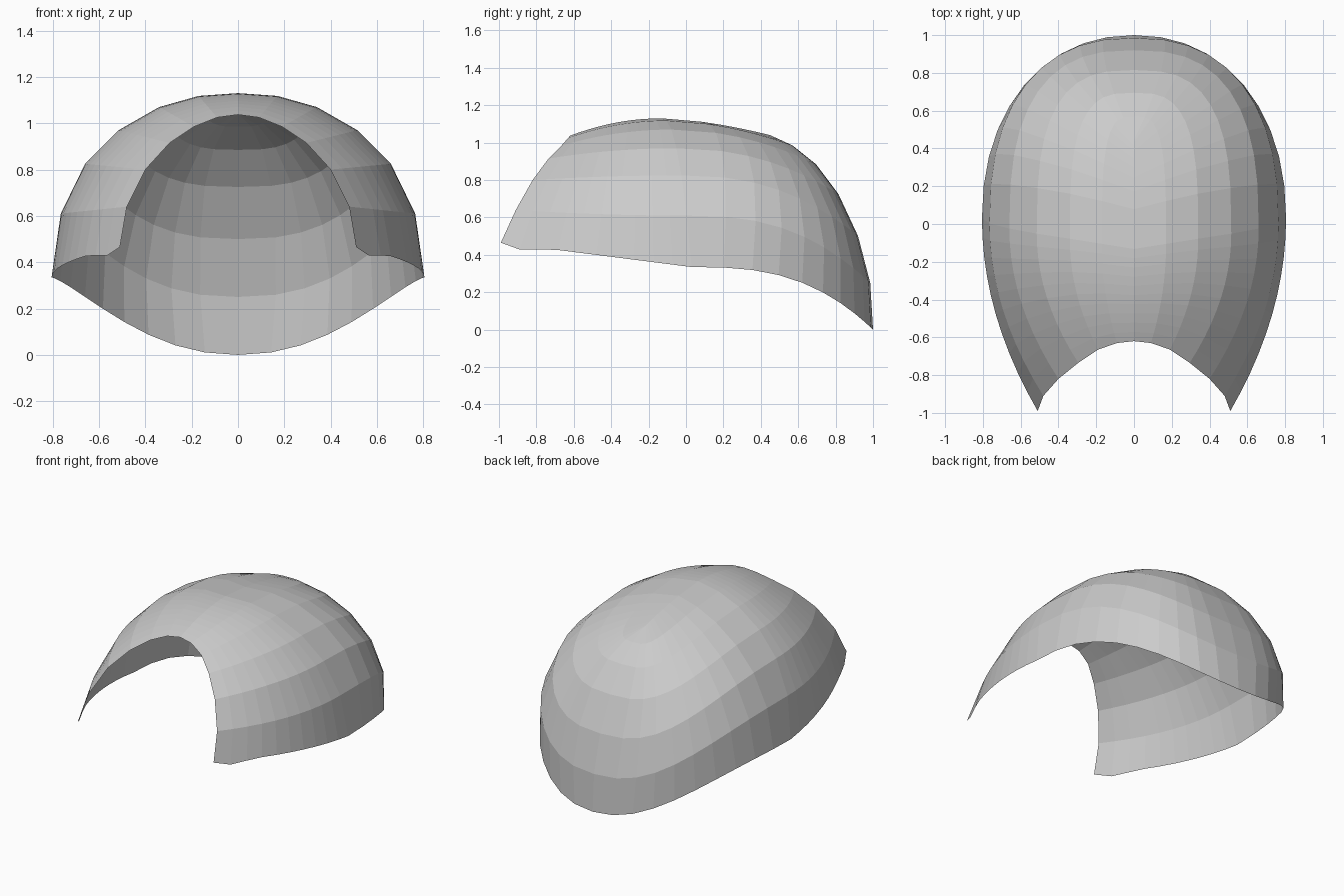
import bpy, bmesh, math

cube = bpy.data.objects.get("Cube")
if cube:
    bpy.data.objects.remove(cube, do_unlink=True)

grey = bpy.data.materials.new("plain grey")
grey.use_nodes = True
colour = (0.6, 0.6, 0.6, 1)
grey.diffuse_color = colour
grey.node_tree.nodes["Principled BSDF"].inputs["Base Color"].default_value = colour

# Key points of each U-shaped band edge, from the rim up to the crown line
front = [(0.51, -0.99, 0.465), (0.48, -0.91, 0.64), (0.40, -0.82, 0.80), (0.295, -0.735, 0.915),
         (0.19, -0.665, 0.985), (0.09, -0.63, 1.025), (0, -0.62, 1.037)]
side = [(0.805, 0.335), (0.765, 0.61), (0.66, 0.825), (0.515, 0.97),
        (0.34, 1.07), (0.17, 1.118), (0, 1.13)]
back = [(1.0, 0), (0.985, 0.25), (0.92, 0.50), (0.815, 0.725),
        (0.695, 0.885), (0.57, 0.985), (0.45, 1.04)]
STEPS = 10


def band_edge(k):
    """Half of one U: front opening, widest point, then round the back."""
    (fx, fy, fz), (sx, sz), (by, bz) = front[k], side[k], back[k]
    sy = 0.03 - 0.027 * k
    points = []
    for i in range(STEPS, 0, -1):
        f = i / STEPS
        rise = f ** (1.0 if k == 0 else 2.0)
        if k == 0:
            rise -= 0.22 * max(0, 1 - abs(f - 0.88) / 0.12)
        points.append((sx + (fx - sx) * f ** 2, sy + (fy - sy) * f, sz + (fz - sz) * rise))
    power = 2 / (2.15 + 0.25 * k)
    for i in range(STEPS + 1):
        a = math.pi / 2 * i / STEPS
        c = max(0, math.cos(a)) ** power if i < STEPS else 0
        s = math.sin(a) ** power
        points.append((sx * c, sy + (by - sy) * s, sz + (bz - sz) * s ** (2.8 - 0.2 * k)))
    return points


# Left half of the shell, bridged band by band
bm = bmesh.new()
rows = [[bm.verts.new(p) for p in band_edge(k)] for k in range(len(side))]
for low, high in zip(rows, rows[1:]):
    for i in range(len(low) - 1):
        bm.faces.new((low[i], low[i + 1], high[i + 1], high[i]))
bmesh.ops.remove_doubles(bm, verts=bm.verts, dist=0.0005)
mesh = bpy.data.meshes.new("cap_shell")
bm.to_mesh(mesh)
bm.free()
mesh.materials.append(grey)
shell = bpy.data.objects.new("cap_shell", mesh)
bpy.context.collection.objects.link(shell)

# Right half
mirror = shell.modifiers.new("Mirror", 'MIRROR')
mirror.use_clip = True
mirror.merge_threshold = 0.001
